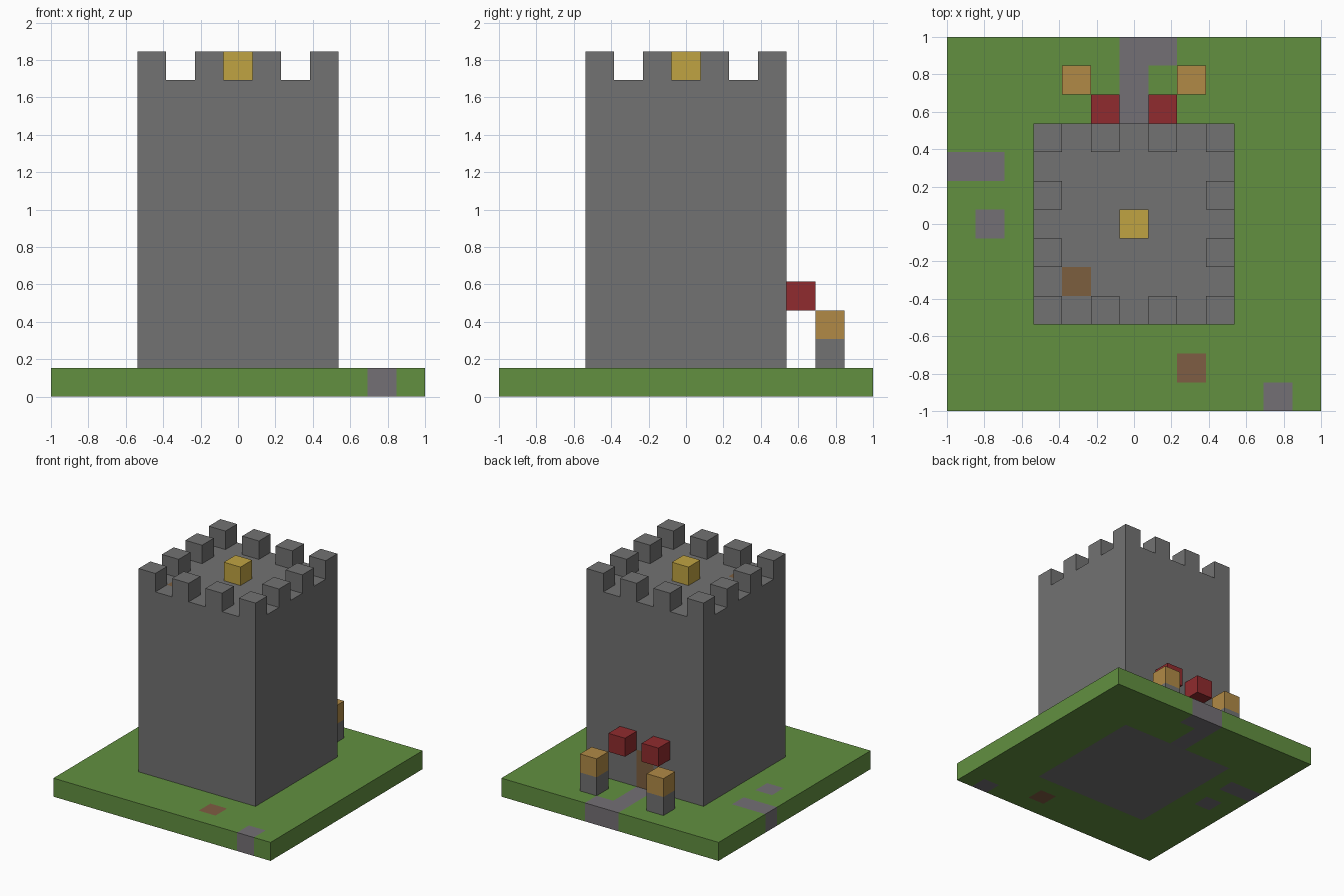
import bpy, bmesh
from mathutils import Vector

V = 2 / 13  # edge length of one block

cube = bpy.data.objects.get("Cube")
if cube:
    bpy.data.objects.remove(cube, do_unlink=True)


def linear(c):
    c /= 255
    return c / 12.92 if c <= 0.04045 else ((c + 0.055) / 1.055) ** 2.4


def material(name, *rgb):
    m = bpy.data.materials.new(name)
    m.use_nodes = True
    col = (*[linear(c) for c in rgb], 1)
    m.diffuse_color = col
    m.node_tree.nodes["Principled BSDF"].inputs["Base Color"].default_value = col
    return m


GRASS = material("grass green", 98, 144, 64)
STONE = material("stone grey", 114, 114, 114)
PATH = material("path grey", 116, 112, 117)
RED = material("banner red", 144, 43, 46)
TORCH = material("torch orange", 177, 138, 70)
GOLD = material("gold", 192, 164, 66)
WOOD = material("wood brown", 124, 94, 62)
CLAY = material("clay brown", 127, 93, 67)


def block(name, cell, mats, size=(1, 1, 1), rule=None):
    """Box of blocks centred on cell x, y with its base at level z.
    The rule picks a material slot from the block a face belongs to."""
    nx, ny, nz = size
    bm = bmesh.new()
    bmesh.ops.create_cube(bm, size=1)
    bmesh.ops.scale(bm, vec=Vector(size), verts=bm.verts)
    bmesh.ops.translate(bm, vec=Vector((cell[0], cell[1], cell[2] + nz / 2)), verts=bm.verts)
    if rule:
        # Cut the box into block-sized faces
        low = Vector((cell[0] - nx / 2, cell[1] - ny / 2, cell[2]))
        for axis in range(3):
            no = Vector([float(i == axis) for i in range(3)])
            for k in range(1, size[axis]):
                bmesh.ops.bisect_plane(bm, geom=bm.verts[:] + bm.edges[:] + bm.faces[:],
                                       plane_co=low + no * k, plane_no=no)
        bm.normal_update()
        for f in bm.faces:
            p = f.calc_center_median() - f.normal / 2
            f.material_index = rule(round(p.x), round(p.y), round(p.z - 0.5))
    bmesh.ops.scale(bm, vec=Vector((V, V, V)), verts=bm.verts)
    me = bpy.data.meshes.new(name)
    bm.to_mesh(me)
    bm.free()
    for m in mats:
        me.materials.append(m)
    ob = bpy.data.objects.new(name, me)
    bpy.context.collection.objects.link(ob)
    return ob


# Ground slab with path, loose stones, clay patch and tower footing
paving = {(0, 4), (0, 5), (0, 6), (1, 6), (-6, 2), (-5, 2), (-5, 0), (5, -6)}


def ground_rule(x, y, z):
    if max(abs(x), abs(y)) <= 3:
        return 1
    if (x, y) == (2, -5):
        return 3
    return 2 if (x, y) in paving else 0


block("ground", (0, 0, 0), [GRASS, STONE, PATH, CLAY], (13, 13, 1), ground_rule)


# Tower with a back door and a roof hatch
def tower_rule(x, y, z):
    door = x == 0 and y == 3 and z <= 2
    hatch = (x, y, z) == (-2, -2, 10)
    return int(door or hatch)


block("tower", (0, 0, 1), [STONE, WOOD], (7, 7, 10), tower_rule)

# Battlements around the roof edge
for x in range(-3, 4, 2):
    for y in range(-3, 4, 2):
        if max(abs(x), abs(y)) == 3:
            block("battlement", (x, y, 11), [STONE])

# Gold block on the roof
block("gold_block", (0, 0, 11), [GOLD])

# Banners and torch posts on both sides of the door
for side, s in (("left", 1), ("right", -1)):
    block(side + "_banner", (s, 4, 3), [RED])
    block(side + "_torch_post", (2 * s, 5, 1), [STONE])
    block(side + "_torch", (2 * s, 5, 2), [TORCH])
